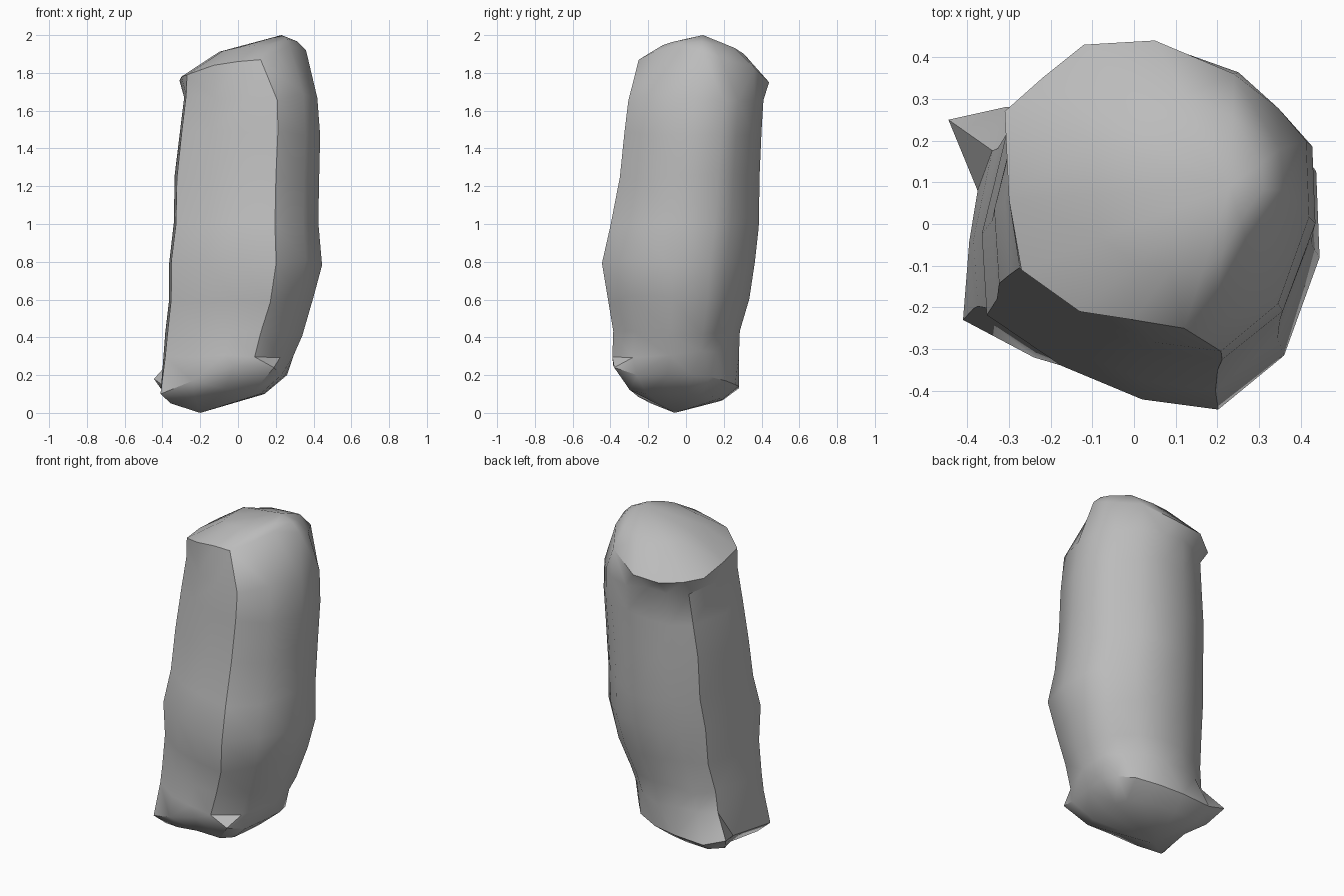
import bpy, bmesh, random, math
from mathutils import Vector

cube = bpy.data.objects.get("Cube")
if cube:
    bpy.data.objects.remove(cube, do_unlink=True)
random.seed(4)

# Grey stone
stone = bpy.data.materials.new("grey_stone")
stone.use_nodes = True
GREY = (0.5, 0.5, 0.5, 1)
stone.diffuse_color = GREY
stone.node_tree.nodes["Principled BSDF"].inputs["Base Color"].default_value = GREY

# Cross-section of the pillar, in a -1..1 square
SECTION = [(-.97, -.44), (-.53, -.74), (-.05, -.94), (.4, -1), (.79, -.68), (1, -.1), (.98, .41),
           (.79, .63), (.52, .87), (.15, 1), (-.25, .97), (-.55, .88), (-.84, .69), (-1, .04)]
# Height and extents of the body: z, x min, x max, y min, y max
LEVELS = [(.31, -.395, .295, -.39, .28), (.42, -.385, .34, -.385, .285), (.6, -.365, .40, -.41, .335),
          (.8, -.365, .445, -.445, .365), (1.0, -.34, .425, -.40, .385), (1.25, -.335, .43, -.35, .39),
          (1.48, -.31, .435, -.325, .40), (1.67, -.285, .42, -.305, .41)]
# Irregular rims where the body breaks into the foot and the cap
FOOT = [(-.41, -.23, .10), (-.24, -.32, .17), (-.02, -.385, .25), (.19, -.38, .24), (.23, -.26, .2),
        (.25, -.1, .2), (.26, .03, .2), (.23, .13, .19), (.16, .21, .17), (.03, .26, .15),
        (-.12, .28, .14), (-.31, .28, .13), (-.445, .25, .18), (-.375, .08, .13)]
CAP = [(-.27, -.11, 1.79), (-.13, -.21, 1.84), (0, -.23, 1.86), (.12, -.25, 1.87), (.2, -.17, 1.91),
       (.27, -.04, 1.95), (.36, .08, 1.92), (.35, .18, 1.88), (.24, .36, 1.83), (.05, .44, 1.75),
       (-.12, .43, 1.74), (-.22, .35, 1.74), (-.31, .27, 1.76), (-.3, .06, 1.78)]
LOW, PEAK = Vector((-.2, -.06, 0)), Vector((.23, .09, 2))


def body_ring(z, x0, x1, y0, y1):
    ring = []
    for u, v in SECTION:
        wobble = random.uniform(-.02, .02)
        ring.append(Vector(((x0 + x1 + u * (x1 - x0)) / 2, (y0 + y1 + v * (y1 - y0)) / 2, z + wobble)))
    return ring


def shrink(ring, target, factor, bulge):
    out = []
    for p in ring:
        q = target.lerp(Vector(p), factor)
        q.z = target.z + (p[2] - target.z) * bulge
        out.append(q)
    return out


rings = [shrink(FOOT, LOW, .74, .5), FOOT]
rings += [body_ring(*level) for level in LEVELS]
rings += [CAP, shrink(CAP, PEAK, .62, .4)]

# Skin the rings and close both ends to a point
bm = bmesh.new()
verts = [[bm.verts.new(p) for p in ring] for ring in rings]
count = len(SECTION)
for a, b in zip(verts, verts[1:]):
    for i in range(count):
        j = (i + 1) % count
        bm.faces.new((a[i], a[j], b[j], b[i]))
low, peak = bm.verts.new(LOW), bm.verts.new(PEAK)
for i in range(count):
    j = (i + 1) % count
    bm.faces.new((low, verts[0][j], verts[0][i]))
    bm.faces.new((peak, verts[-1][i], verts[-1][j]))
bmesh.ops.triangulate(bm, faces=bm.faces[:])
bmesh.ops.recalc_face_normals(bm, faces=bm.faces[:])

mesh = bpy.data.meshes.new("rock_pillar")
bm.to_mesh(mesh)
bm.free()
mesh.materials.append(stone)
pillar = bpy.data.objects.new("rock_pillar", mesh)
bpy.context.collection.objects.link(pillar)

# Smooth faces with sharp broken edges
bpy.ops.object.select_all(action='DESELECT')
pillar.select_set(True)
bpy.context.view_layer.objects.active = pillar
bpy.ops.object.shade_smooth_by_angle(angle=math.radians(40))
